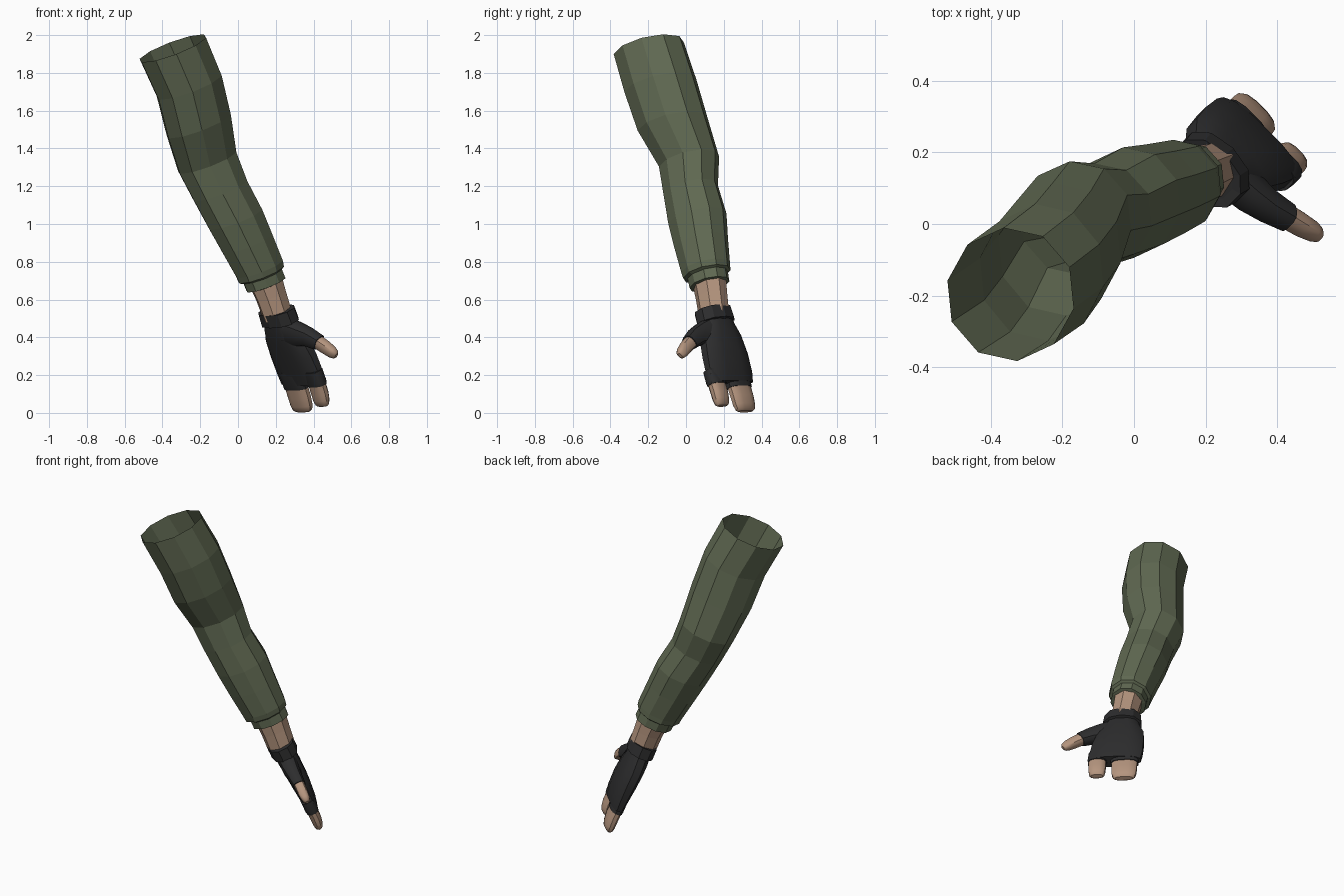
import bpy, bmesh, math
from mathutils import Vector


def material(name, rgb):
    m = bpy.data.materials.new(name)
    m.diffuse_color = (*rgb, 1)
    return m


OLIVE = material("olive cloth", (0.118, 0.143, 0.085))
SKIN = material("skin", (0.46, 0.30, 0.21))
BLACK = material("black glove", (0.026, 0.026, 0.027))


def loft(name, rings, mat, cap_start=True, cap_end=True, smooth=0):
    """Skin a list of equal-length point rings."""
    bm = bmesh.new()
    rows = [[bm.verts.new(p) for p in r] for r in rings]
    n = len(rows[0])
    for a, b in zip(rows, rows[1:]):
        for i in range(n):
            j = (i + 1) % n
            bm.faces.new((a[i], a[j], b[j], b[i]))
    if cap_start:
        bm.faces.new(rows[0][::-1])
    if cap_end:
        bm.faces.new(rows[-1])
    bmesh.ops.recalc_face_normals(bm, faces=bm.faces)
    me = bpy.data.meshes.new(name)
    bm.to_mesh(me)
    bm.free()
    me.materials.append(mat)
    ob = bpy.data.objects.new(name, me)
    bpy.context.collection.objects.link(ob)
    if smooth:
        bpy.ops.object.select_all(action='DESELECT')
        ob.select_set(True)
        bpy.context.view_layer.objects.active = ob
        bpy.ops.object.shade_smooth_by_angle(angle=math.radians(smooth))
    return ob


def arm_ring(x, y, z, rx, ry, a=0.36, b=0.2, n=10):
    """Ellipse in plan, tilted so that it sits square to the arm."""
    pts = []
    for i in range(n):
        t = math.radians(168) + math.tau * i / n
        dx, dy = rx * math.cos(t), ry * math.sin(t)
        pts.append((x + dx, y + dy, z + a * dx + b * dy))
    return pts


# Hand frame: ACROSS the knuckles, ALONG the fingers, BACK out of the hand
H = math.sqrt(0.5)
ACROSS = Vector((H, -H, 0))
ALONG = Vector((0.395 * H, 0.395 * H, -0.92))
BACK = Vector((0.92 * H, 0.92 * H, 0.395))
WRIST = Vector((0.262 * H, 0.262 * H, 0.5))


def hand_ring(w, s, hw, ht, angle=0, off=0, n=12, power=0.75):
    """Rounded box section; angle turns it within the plane of the hand."""
    ang = math.radians(angle)
    side = ACROSS * math.cos(ang) + ALONG * math.sin(ang)
    c = WRIST + ACROSS * w + ALONG * s + BACK * off
    pts = []
    for i in range(n):
        t = math.tau * (i + 0.5) / n
        cx, cy = math.cos(t), math.sin(t)
        pts.append(c + side * hw * math.copysign(abs(cx) ** power, cx)
                   + BACK * ht * math.copysign(abs(cy) ** power, cy))
    return pts


# Sleeve, open at the shoulder, with a thin hem
loft("sleeve", [arm_ring(*r) for r in (
    (-0.345, -0.197, 1.93, 0.180, 0.187),
    (-0.258, -0.135, 1.73, 0.176, 0.192),
    (-0.208, -0.070, 1.525, 0.174, 0.187),
    (-0.163, 0.016, 1.33, 0.158, 0.160),
    (-0.095, 0.025, 1.18, 0.148, 0.145),
    (-0.015, 0.060, 1.03, 0.147, 0.155),
    (0.048, 0.080, 0.90, 0.138, 0.143),
    (0.113, 0.104, 0.765, 0.128, 0.130),
    (0.122, 0.110, 0.735, 0.124, 0.126),
    (0.128, 0.112, 0.725, 0.104, 0.106))],
    OLIVE, cap_start=False, cap_end=False)

# Shirt cuff peeking out below the sleeve
loft("cuff", [arm_ring(*r) for r in (
    (0.122, 0.112, 0.745, 0.106, 0.108),
    (0.148, 0.124, 0.680, 0.106, 0.106),
    (0.150, 0.125, 0.675, 0.078, 0.080))],
    OLIVE, cap_start=False, cap_end=False)

# Bare wrist
loft("wrist", [arm_ring(*r, 0.36, 0.2, 8) for r in (
    (0.142, 0.122, 0.71, 0.088, 0.090),
    (0.175, 0.135, 0.62, 0.080, 0.084),
    (0.212, 0.150, 0.51, 0.076, 0.080))], SKIN)

# Glove strap
loft("glove_strap", [hand_ring(*r, n=10, power=0.9) for r in (
    (0.044, -0.045, 0.085, 0.060),
    (0.044, -0.048, 0.112, 0.082),
    (0.046, 0.022, 0.118, 0.082),
    (0.046, 0.026, 0.095, 0.060))], BLACK)

# Glove palm, widening from the strap to the knuckles
loft("glove_palm", [hand_ring(w, s, hw, ht, 0, off) for w, s, hw, ht, off in (
    (0.044, 0.000, 0.092, 0.062, 0),
    (0.046, 0.060, 0.110, 0.064, 0),
    (0.052, 0.120, 0.140, 0.062, 0.004),
    (0.062, 0.217, 0.155, 0.058, 0.008),
    (0.072, 0.320, 0.160, 0.048, 0.008),
    (0.080, 0.375, 0.158, 0.040, 0.004))], BLACK, smooth=35)

# Glove finger sleeves, a wide one for the joined fingers and one for the index
FINGERS = (("joined_fingers", 0.020, 0.080, 0.400, 0.532),
           ("index_finger", 0.181, 0.054, 0.382, 0.500))
for name, w, hw, s0, s1 in FINGERS:
    loft("glove_" + name, [hand_ring(w, s, hw + g, t) for s, g, t in (
        (0.30, 0.000, 0.040), (s0 - 0.02, 0.004, 0.040), (s0, 0.003, 0.037))],
        BLACK, smooth=35)
    # Bare fingertips, rounded at the end
    loft(name, [hand_ring(w, s, hw * k, t, 0, off) for s, k, t, off in (
        (s0 - 0.03, 0.97, 0.033, 0), (s0 + 0.05, 0.96, 0.033, 0),
        (s1 - 0.035, 0.92, 0.030, -0.003), (s1 - 0.01, 0.82, 0.024, -0.005),
        (s1, 0.65, 0.014, -0.006))], SKIN, smooth=35)

# Thumb: gloved base and bare tip
loft("glove_thumb", [hand_ring(*r) for r in (
    (0.085, 0.075, 0.080, 0.056, -70, -0.004),
    (0.160, 0.090, 0.068, 0.052, -68, -0.006),
    (0.225, 0.105, 0.052, 0.044, -62, -0.004),
    (0.290, 0.140, 0.042, 0.038, -56, 0))], BLACK, smooth=35)
loft("thumb", [hand_ring(*r) for r in (
    (0.270, 0.128, 0.036, 0.033, -56),
    (0.330, 0.167, 0.035, 0.031, -53),
    (0.368, 0.196, 0.031, 0.026, -52),
    (0.385, 0.209, 0.024, 0.019, -52),
    (0.391, 0.214, 0.014, 0.010, -52))], SKIN, smooth=35)
